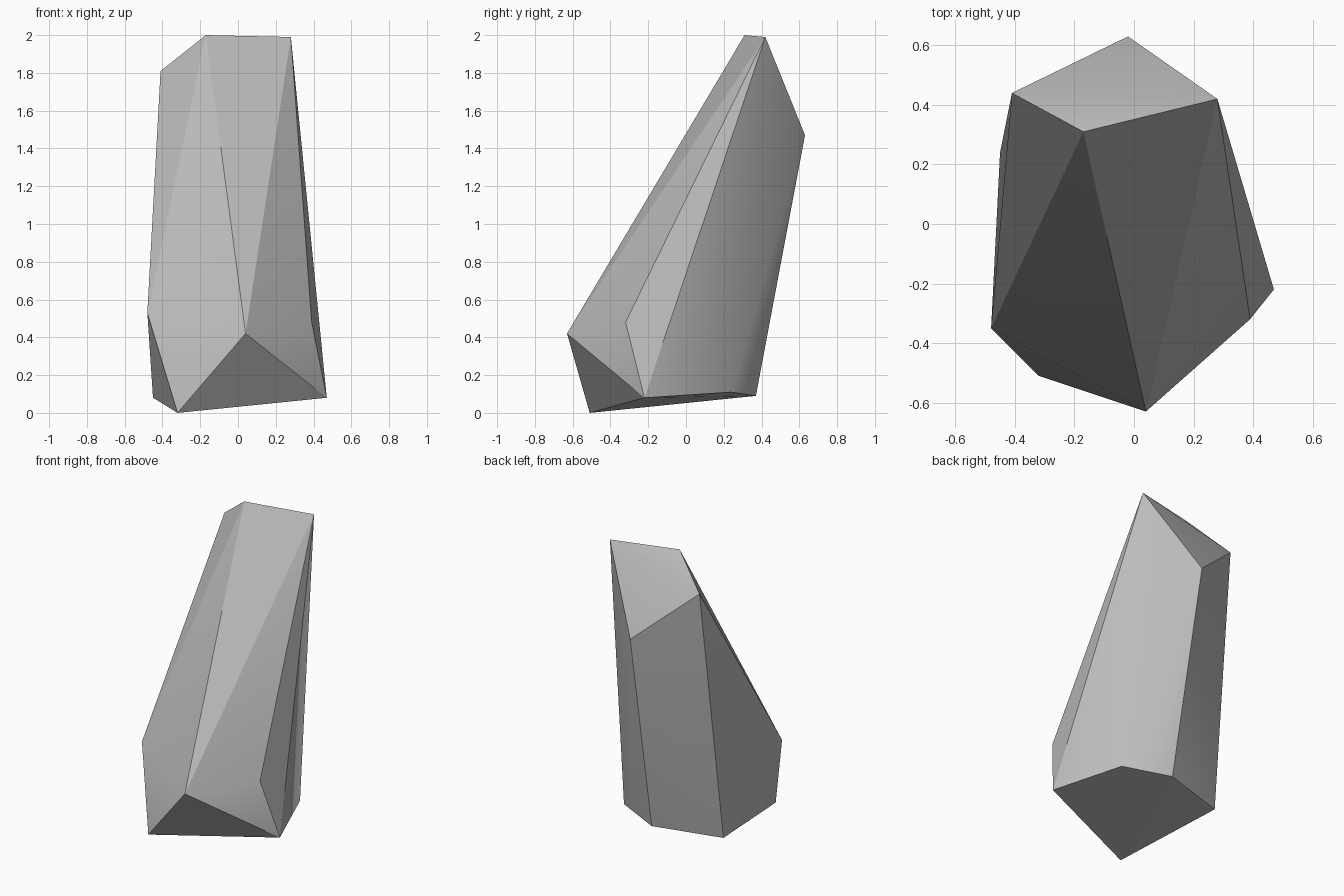
import bpy
import bmesh

cube = bpy.data.objects.get("Cube")
if cube:
    bpy.data.objects.remove(cube, do_unlink=True)

# Stone material
stone = bpy.data.materials.new("stone_grey")
stone.use_nodes = True
grey = (0.5, 0.5, 0.5, 1)
stone.diffuse_color = grey
stone.node_tree.nodes["Principled BSDF"].inputs["Base Color"].default_value = grey

# Corners of the leaning rock: slanted cap, chipped front, tilted base
corners = {
    "cap_front": (-0.17, 0.31, 2.0),
    "cap_left": (0.28, 0.42, 1.99),
    "cap_right": (-0.41, 0.44, 1.81),
    "cap_back": (-0.02, 0.63, 1.47),
    "chip_front": (0.04, -0.63, 0.42),
    "chip_left": (0.39, -0.32, 0.48),
    "chip_right": (-0.48, -0.35, 0.53),
    "base_front": (-0.32, -0.51, 0.0),
    "base_left": (0.47, -0.22, 0.08),
    "base_back_left": (0.3, 0.24, 0.11),
    "base_back": (0.0, 0.37, 0.09),
    "base_right": (-0.45, 0.24, 0.08),
}

# Worn edges that shade softly; all other ridges are crisp
worn = [("chip_front", "chip_left"), ("chip_front", "chip_right"),
        ("cap_left", "base_back_left")]

bm = bmesh.new()
vert = {name: bm.verts.new(co) for name, co in corners.items()}
bmesh.ops.convex_hull(bm, input=list(bm.verts))
bmesh.ops.recalc_face_normals(bm, faces=bm.faces)
soft = [{vert[a], vert[b]} for a, b in worn]
for edge in bm.edges:
    edge.smooth = set(edge.verts) in soft or edge.calc_face_angle(0) < 0.35
for face in bm.faces:
    face.smooth = True

mesh = bpy.data.meshes.new("leaning_rock")
bm.to_mesh(mesh)
bm.free()
mesh.materials.append(stone)
rock = bpy.data.objects.new("leaning_rock", mesh)
bpy.context.collection.objects.link(rock)
